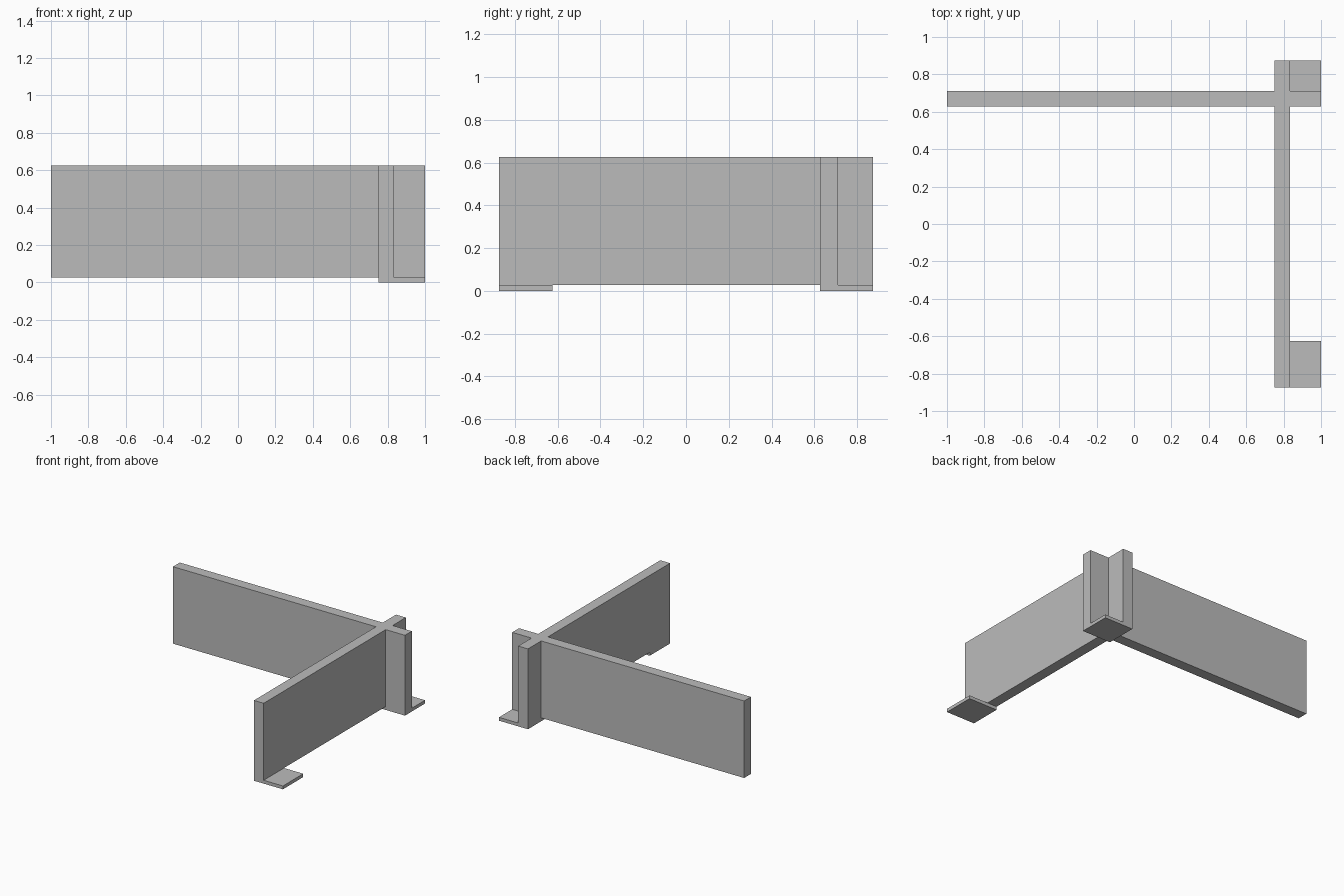
import bpy
import bmesh

cube = bpy.data.objects.get("Cube")
if cube:
    bpy.data.objects.remove(cube, do_unlink=True)

# Single plain grey
grey = bpy.data.materials.new("plain_grey")
grey.use_nodes = True
colour = (0.5, 0.5, 0.5, 1)
grey.diffuse_color = colour
grey.node_tree.nodes["Principled BSDF"].inputs["Base Color"].default_value = colour


def extrude_outline(name, outline, bottom, top):
    """Extrude a flat outline upwards into a closed solid."""
    bm = bmesh.new()
    face = bm.faces.new([bm.verts.new((x, y, bottom)) for x, y in outline])
    result = bmesh.ops.extrude_face_region(bm, geom=[face], use_keep_orig=True)
    raised = [v for v in result["geom"] if isinstance(v, bmesh.types.BMVert)]
    bmesh.ops.translate(bm, vec=(0, 0, top - bottom), verts=raised)
    bmesh.ops.recalc_face_normals(bm, faces=bm.faces)
    mesh = bpy.data.meshes.new(name)
    bm.to_mesh(mesh)
    bm.free()
    mesh.materials.append(grey)
    obj = bpy.data.objects.new(name, mesh)
    bpy.context.collection.objects.link(obj)
    return obj


LEFT, RIGHT = -1.0, 1.0
FRONT, BACK = -0.875, 0.875
THICK = 0.084
PLATE, PLATE_H, TOP = 0.25, 0.026, 0.626
wx0 = RIGHT - PLATE          # side wall faces
wx1 = wx0 + THICK
wy0 = BACK - PLATE + 0.003   # rear wall faces
wy1 = wy0 + THICK

# Two walls crossing near the rear corner
extrude_outline("crossed_walls", [
    (wx0, FRONT), (wx1, FRONT), (wx1, wy0), (RIGHT, wy0),
    (RIGHT, wy1), (wx1, wy1), (wx1, BACK), (wx0, BACK),
    (wx0, wy1), (LEFT, wy1), (LEFT, wy0), (wx0, wy0),
], PLATE_H, TOP)

# Square foot plates under the side wall's ends
for name, y0, y1 in (("front_foot_plate", FRONT, FRONT + PLATE),
                     ("rear_foot_plate", wy0, BACK)):
    extrude_outline(name, [(wx0, y0), (RIGHT, y0), (RIGHT, y1), (wx0, y1)],
                    0, PLATE_H)
